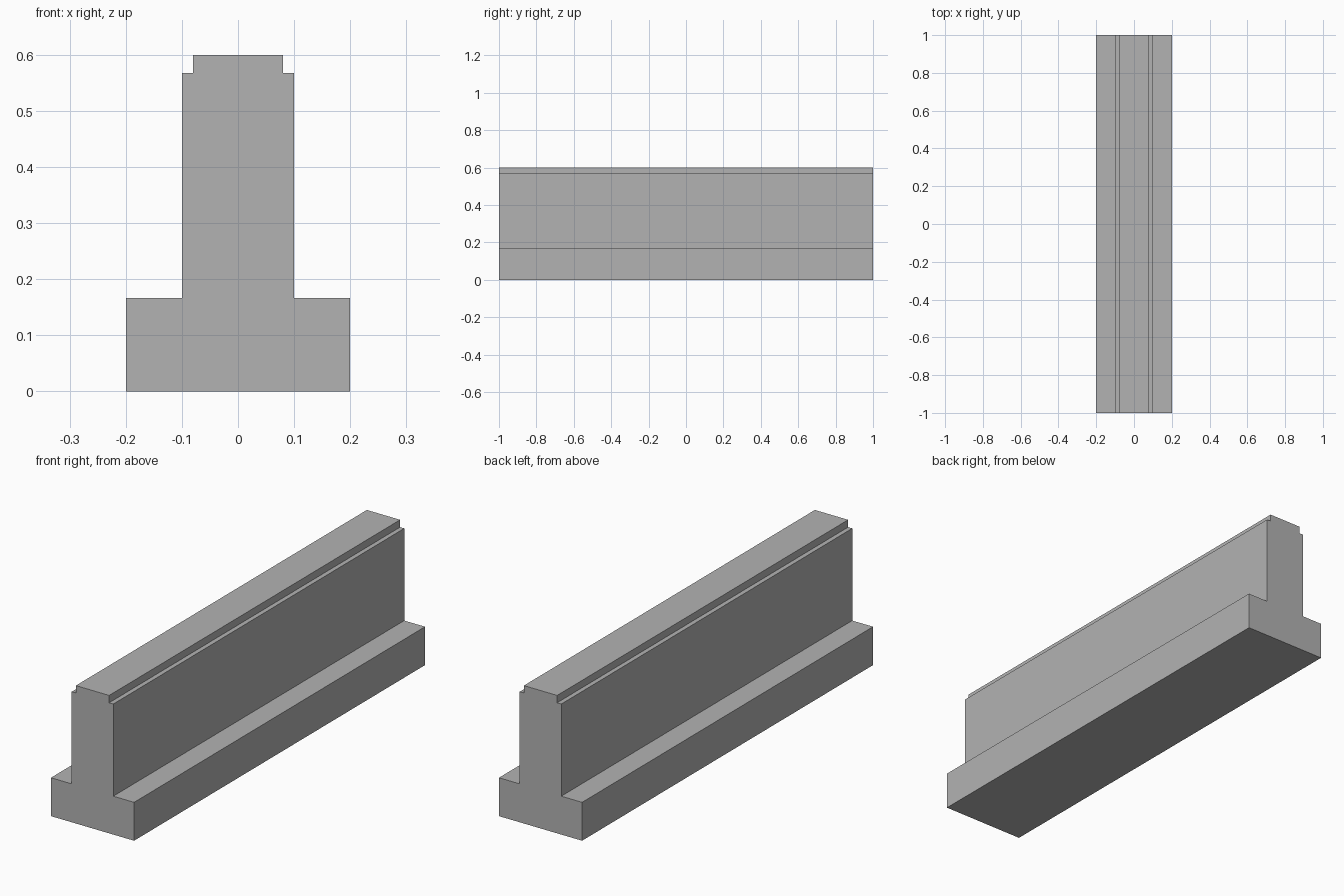
import bpy
import bmesh

cube = bpy.data.objects.get("Cube")
if cube:
    bpy.data.objects.remove(cube, do_unlink=True)

# Plain grey concrete
grey = bpy.data.materials.new("concrete_grey")
grey.use_nodes = True
colour = (0.45, 0.45, 0.45, 1)
grey.diffuse_color = colour
grey.node_tree.nodes["Principled BSDF"].inputs["Base Color"].default_value = colour

# Right half of the section: wide foot, stem, notched top
half_profile = [(0.2, 0), (0.2, 0.167), (0.1, 0.167),
                (0.1, 0.568), (0.08, 0.568), (0.08, 0.6)]
profile = half_profile + [(-x, z) for x, z in reversed(half_profile)]
length = 2

# Extrude the mirrored section along the beam
bm = bmesh.new()
section = bm.faces.new([bm.verts.new((x, -length / 2, z)) for x, z in profile])
result = bmesh.ops.extrude_face_region(bm, geom=[section], use_keep_orig=True)
end_verts = [v for v in result["geom"] if isinstance(v, bmesh.types.BMVert)]
bmesh.ops.translate(bm, verts=end_verts, vec=(0, length, 0))
bmesh.ops.recalc_face_normals(bm, faces=bm.faces)

mesh = bpy.data.meshes.new("beam")
bm.to_mesh(mesh)
bm.free()
mesh.materials.append(grey)
bpy.context.collection.objects.link(bpy.data.objects.new("inverted_t_beam", mesh))
